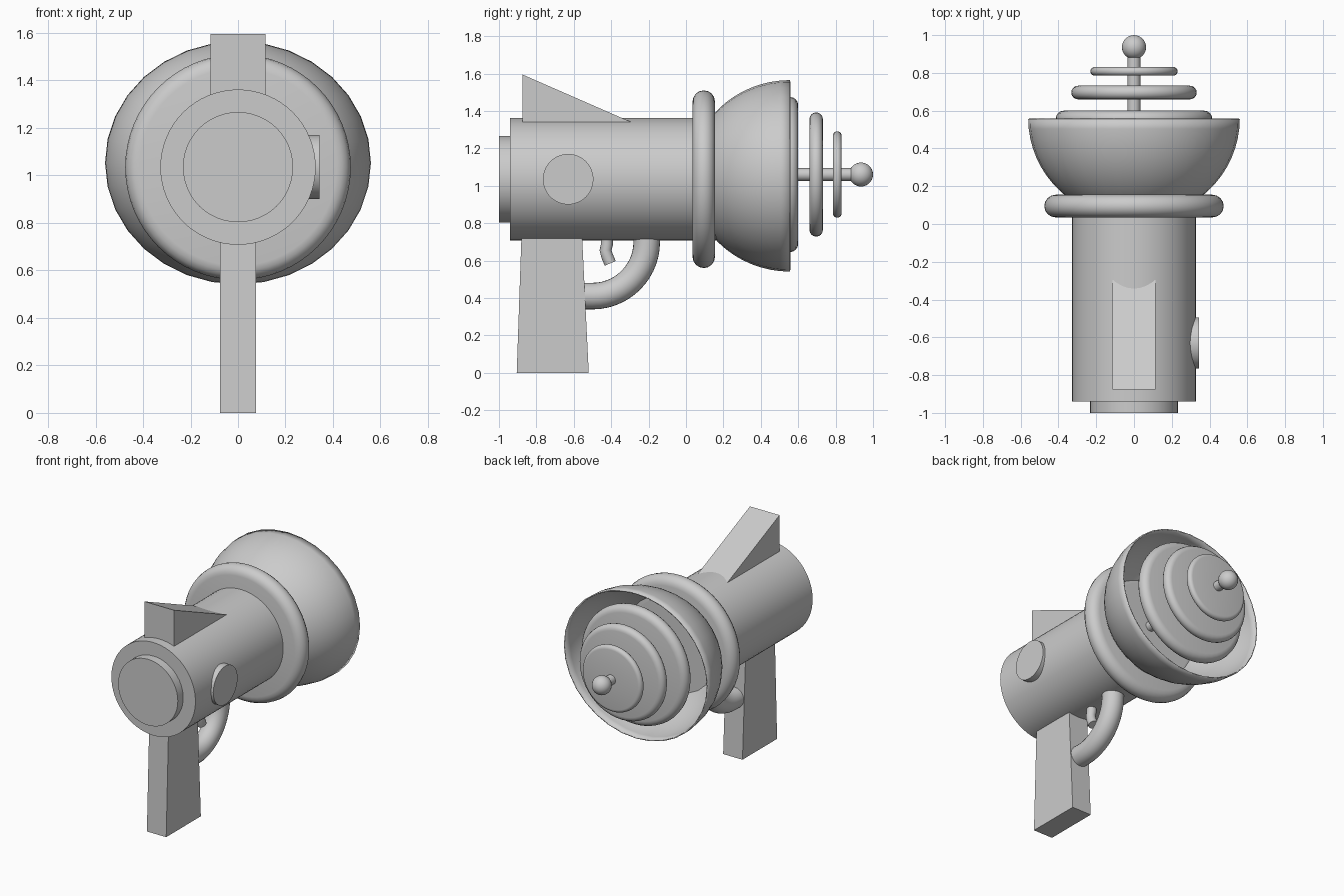
import bpy, bmesh
from math import sin, cos, pi, radians

if "Cube" in bpy.data.objects:
    bpy.data.objects.remove(bpy.data.objects["Cube"])

def finish(name, bm, smooth=True, angle=40):
    bmesh.ops.recalc_face_normals(bm, faces=bm.faces[:])
    me = bpy.data.meshes.new(name)
    bm.to_mesh(me)
    bm.free()
    ob = bpy.data.objects.new(name, me)
    bpy.context.collection.objects.link(ob)
    if smooth:
        bpy.ops.object.select_all(action='DESELECT')
        bpy.context.view_layer.objects.active = ob
        ob.select_set(True)
        bpy.ops.object.shade_smooth_by_angle(angle=radians(angle))
    return ob

def lathe(name, profile, z, sx=1, sz=1, caps=True, seg=32, angle=40):
    """Spin (radius, y) points around the y axis at height z."""
    bm = bmesh.new()
    rings = [[bm.verts.new((r * sx * cos(2 * pi * i / seg), y, z + r * sz * sin(2 * pi * i / seg)))
              for i in range(seg)] for r, y in profile]
    for a, b in zip(rings, rings[1:]):
        for i in range(seg):
            j = (i + 1) % seg
            bm.faces.new((a[i], a[j], b[j], b[i]))
    if caps:
        bm.faces.new(rings[0])
        bm.faces.new(rings[-1])
    return finish(name, bm, angle=angle)

def disc(name, r, y0, y1, z, seg=48):
    """Disc with a rounded rim."""
    h, c = (y1 - y0) / 2, (y0 + y1) / 2
    pts = [(r - h + h * cos(a), c + h * sin(a)) for a in [-pi / 2 + pi * k / 8 for k in range(9)]]
    return lathe(name, [(0.02, y0)] + pts + [(0.02, y1)], z, seg=seg)

def prism(name, outline, half):
    """Extrude a (y, z) outline across x."""
    bm = bmesh.new()
    l, r = [[bm.verts.new((x, y, z)) for y, z in outline] for x in (-half, half)]
    bm.faces.new(l)
    bm.faces.new(r)
    n = len(outline)
    for i in range(n):
        j = (i + 1) % n
        bm.faces.new((l[i], l[j], r[j], r[i]))
    return finish(name, bm, smooth=False)

def tube(name, path, rad, seg=16):
    """Sweep a circle along a (y, z) path."""
    bm, rings = bmesh.new(), []
    for k, (y, z) in enumerate(path):
        p, q = path[max(k - 1, 0)], path[min(k + 1, len(path) - 1)]
        ty, tz = q[0] - p[0], q[1] - p[1]
        m = (ty * ty + tz * tz) ** 0.5
        ny, nz = -tz / m, ty / m
        rings.append([bm.verts.new((rad * cos(a), y + ny * rad * sin(a), z + nz * rad * sin(a)))
                      for a in [2 * pi * i / seg for i in range(seg)]])
    for a, b in zip(rings, rings[1:]):
        for i in range(seg):
            j = (i + 1) % seg
            bm.faces.new((a[i], a[j], b[j], b[i]))
    bm.faces.new(rings[0])
    bm.faces.new(rings[-1])
    return finish(name, bm)

AXIS, TIP = 1.035, 1.06

# Barrel, rear cap and collar
lathe("barrel", [(0.327, -0.94), (0.327, 0.16)], AXIS, seg=64)
lathe("rear_cap", [(0.232, -1.0), (0.232, -0.93)], AXIS, seg=48)
disc("collar_ring", 0.475, 0.035, 0.155, AXIS, seg=64)

# Slightly wide open bowl at the muzzle
bowl = [(cos(a), 0.557 - 0.535 * sin(a)) for a in [radians(80 * k / 14) for k in range(15)]]
ob = lathe("muzzle_bowl", bowl, 1.053, 0.56, 0.512, caps=False)
mod = ob.modifiers.new("thickness", 'SOLIDIFY')
mod.thickness = 0.008

# Emitter discs, rod and ball
for i, (r, y0, y1) in enumerate([(0.415, 0.51, 0.6), (0.332, 0.66, 0.732), (0.231, 0.785, 0.832)]):
    disc(f"emitter_disc_{i + 1}", r, y0, y1, TIP)
lathe("emitter_rod", [(0.034, 0.1), (0.034, 0.92)], TIP, seg=24)
bm = bmesh.new()
bmesh.ops.create_uvsphere(bm, u_segments=24, v_segments=16, radius=0.064)
bmesh.ops.translate(bm, vec=(0, 0.936, TIP), verts=bm.verts)
finish("emitter_ball", bm)

# Top fin and grip
prism("sight_fin", [(-0.875, 1.3), (-0.875, 1.595), (-0.2, 1.3)], 0.115)
prism("grip", [(-0.905, 0), (-0.52, 0), (-0.558, 0.78), (-0.878, 0.78)], 0.075)

# Trigger guard and trigger
arc = [(-0.5 + 0.29 * sin(a), 0.7 - 0.29 * cos(a)) for a in [pi / 2 * k / 14 for k in range(15)]]
tube("trigger_guard", [(-0.58, 0.41)] + arc + [(-0.21, 0.76)], 0.071, 24)
tube("trigger", [(-0.422, 0.76), (-0.422, 0.69), (-0.43, 0.655), (-0.422, 0.625), (-0.405, 0.585)], 0.032)

# Round button on the right side
bm = bmesh.new()
bmesh.ops.create_cone(bm, cap_ends=True, segments=48, radius1=0.135, radius2=0.135, depth=0.09)
for v in bm.verts:
    x, y, z = v.co
    v.co = (z + 0.298, y - 0.63, x + AXIS)
finish("side_button", bm)
